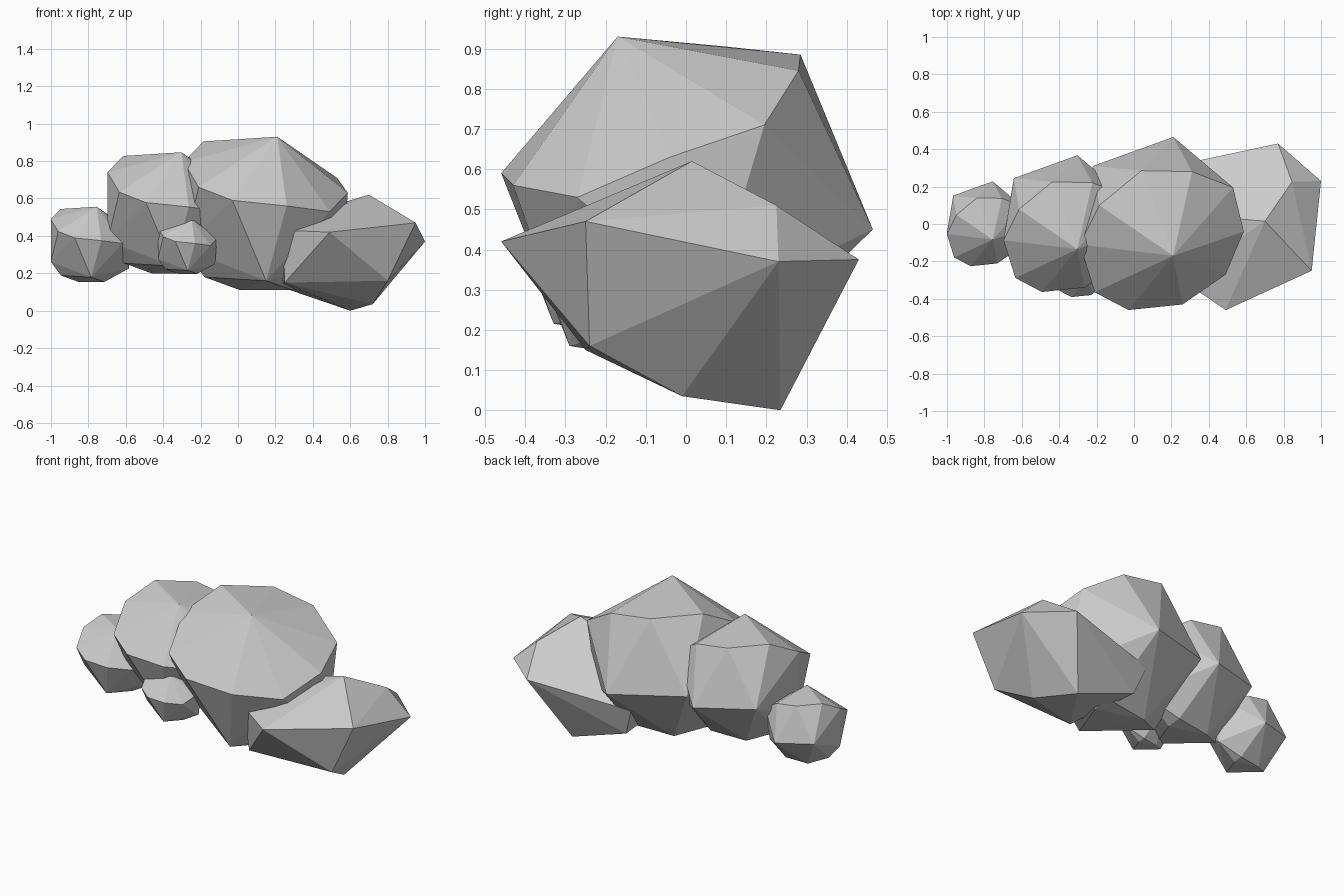
import bpy, bmesh
from mathutils import Vector


def hull(name, points, center=(0, 0, 0), scale=1.0):
    """Flat-faced lump wrapped around a few points."""
    bm = bmesh.new()
    for p in points:
        bm.verts.new(Vector(center) + Vector(p) * scale)
    res = bmesh.ops.convex_hull(bm, input=bm.verts)
    junk = {g for g in res["geom_interior"] + res["geom_unused"]
            if isinstance(g, bmesh.types.BMVert) and g.is_valid}
    bmesh.ops.delete(bm, geom=list(junk), context='VERTS')
    bmesh.ops.recalc_face_normals(bm, faces=bm.faces)
    mesh = bpy.data.meshes.new(name)
    bm.to_mesh(mesh)
    bm.free()
    obj = bpy.data.objects.new(name, mesh)
    bpy.context.collection.objects.link(obj)
    return obj


# Shared puff shape: apex, tilted ten-sided ring, lower corners, base
puff = [(0.06, -0.17, 0.41),
        (-0.18, -0.46, 0.07), (0.11, -0.43, 0.04), (0.34, -0.27, 0.01),
        (0.437, -0.04, 0.11), (0.38, 0.195, 0.19), (0.16, 0.28, 0.325),
        (-0.11, 0.285, 0.365), (-0.335, 0.10, 0.385), (-0.44, -0.11, 0.275),
        (-0.36, -0.365, 0.14),
        (0, -0.29, -0.36), (0.41, 0.06, -0.265), (0.06, 0.465, -0.07),
        (-0.37, 0.31, -0.03), (-0.44, -0.10, -0.19),
        (-0.14, 0.10, -0.41), (0.145, 0.02, -0.41),
        (0.14, 0.13, -0.395), (-0.33, -0.04, -0.34)]

# Four puffs of decreasing size
for name, center, scale in [
        ("large_puff", (0.15, 0, 0.52), 1.0),
        ("medium_puff", (-0.35, 0, 0.523), 0.79),
        ("small_puff", (-0.785, 0, 0.355), 0.49),
        ("tiny_front_puff", (-0.27, -0.225, 0.345), 0.36)]:
    hull(name, puff, center, scale)

# Angular lump on the right, turned a different way
hull("right_puff", [
    (1.0, 0.23, 0.37), (0.95, -0.25, 0.47), (0.80, -0.24, 0.16),
    (0.72, -0.01, 0.035), (0.60, 0.235, 0.0), (0.49, -0.46, 0.42),
    (0.77, 0.43, 0.375), (0.70, 0.015, 0.62), (0.845, 0.225, 0.51),
    (0.25, -0.25, 0.15), (0.24, -0.29, 0.43), (0.16, 0.30, 0.30),
    (0.22, 0.26, 0.13), (0.30, 0.05, 0.50)])
